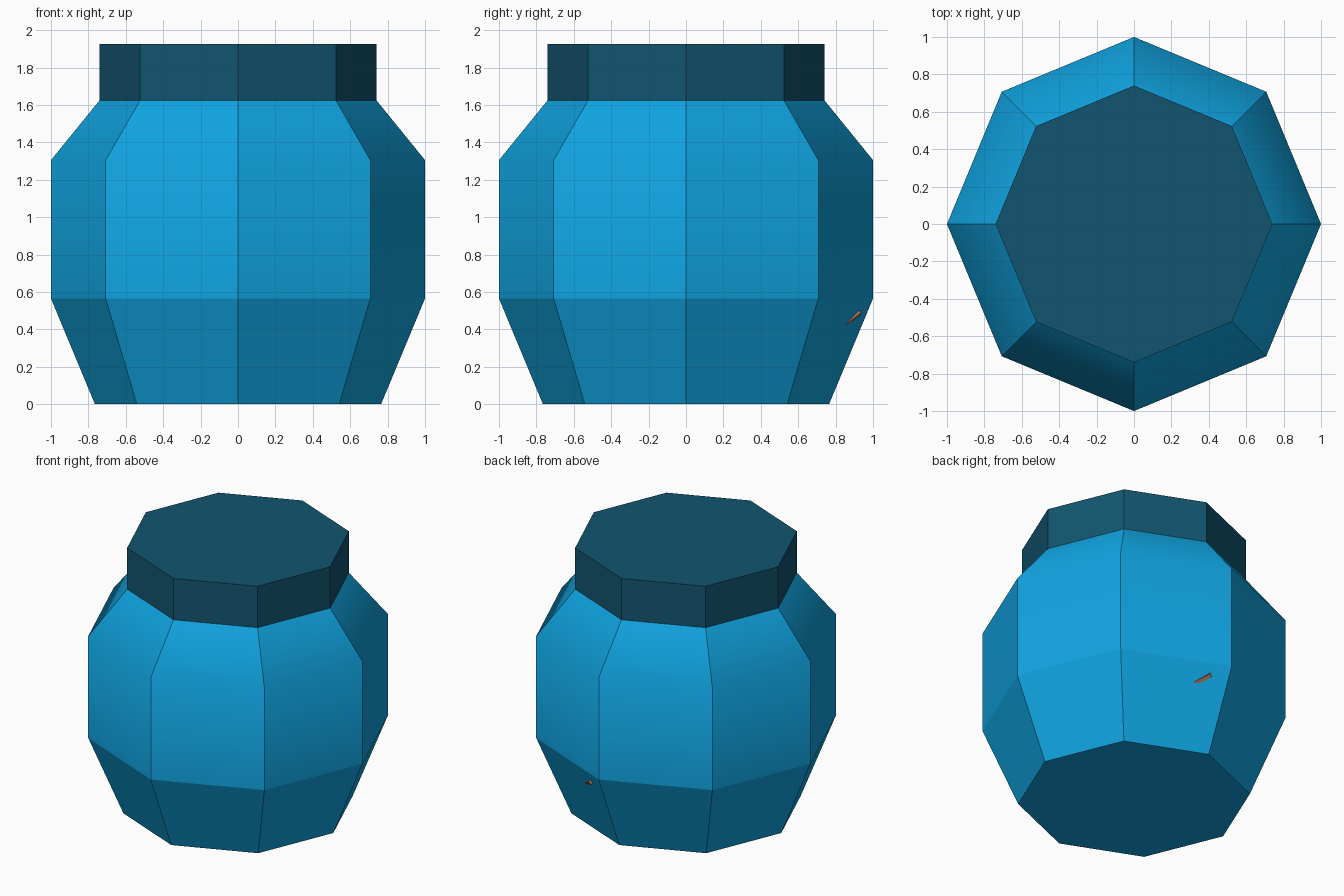
import bpy, bmesh, math
from mathutils import Vector

if "Cube" in bpy.data.objects:
    bpy.data.objects.remove(bpy.data.objects["Cube"])


def material(name, rgb):
    m = bpy.data.materials.new(name)
    m.diffuse_color = (*rgb, 1)
    m.use_nodes = True
    m.node_tree.nodes["Principled BSDF"].inputs["Base Color"].default_value = m.diffuse_color
    return m


def lathe(name, profile, mat, soft_rings=()):
    """Closed octagonal body from (radius, z) rings; all edges sharp except soft rings."""
    bm = bmesh.new()
    rings = [[bm.verts.new((r * math.cos(i * math.pi / 4), r * math.sin(i * math.pi / 4), z))
              for i in range(8)] for r, z in profile]
    bm.faces.new(rings[0][::-1])
    bm.faces.new(rings[-1])
    for a, b in zip(rings, rings[1:]):
        for i in range(8):
            j = (i + 1) % 8
            bm.faces.new((a[i], a[j], b[j], b[i]))
    for f in bm.faces:
        f.smooth = True
    soft = {v for k in soft_rings for v in rings[k]}
    for e in bm.edges:
        e.smooth = all(v in soft for v in e.verts)
    mesh = bpy.data.meshes.new(name)
    bm.to_mesh(mesh)
    bm.free()
    mesh.materials.append(mat)
    obj = bpy.data.objects.new(name, mesh)
    bpy.context.collection.objects.link(obj)
    return obj


# Jar body with a softly shaded shoulder
lathe("jar", [(0.765, 0), (1, 0.565), (1, 1.305), (0.74, 1.625)],
      material("jar_blue", (0.005, 0.37, 0.75)), soft_rings=(2,))

# Lid
lathe("lid", [(0.74, 1.625), (0.74, 1.925)], material("lid_blue", (0.006, 0.09, 0.16)))

# Twig inside the jar, its tip just breaking through the lower back wall
start, tip = Vector((0.50, 0.55, 0.20)), Vector((0.115, 0.925, 0.49))
axis = tip - start
bpy.ops.mesh.primitive_cylinder_add(vertices=4, radius=0.018, depth=axis.length,
                                    location=(start + tip) / 2,
                                    rotation=axis.to_track_quat('Z', 'Y').to_euler())
twig = bpy.context.object
twig.name = "twig"
twig.data.materials.append(material("twig_brown", (0.35, 0.17, 0.10)))
